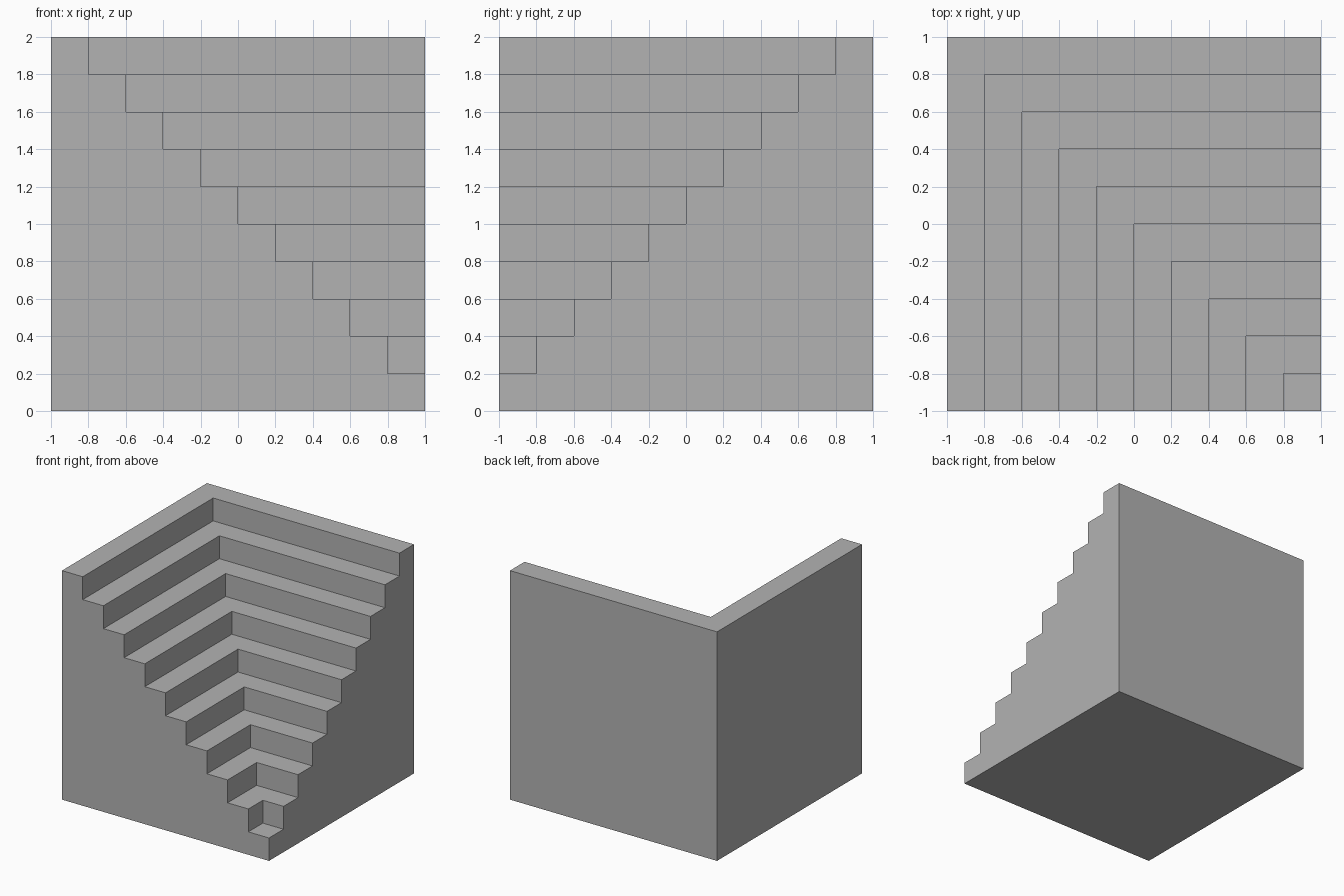
import bpy
import bmesh

cube = bpy.data.objects.get("Cube")
if cube:
    bpy.data.objects.remove(cube, do_unlink=True)

SIZE = 2.0
STEPS = 10
STEP = SIZE / STEPS
HALF = SIZE / 2

# Plain grey material
grey = bpy.data.materials.new("plain_grey")
grey.use_nodes = True
colour = (0.45, 0.45, 0.45, 1.0)
grey.diffuse_color = colour
grey.node_tree.nodes["Principled BSDF"].inputs["Base Color"].default_value = colour

# Stair profile as (distance from the front corner, height)
profile = [(0, 0)]
for i in range(STEPS):
    profile += [(i * STEP, (i + 1) * STEP), ((i + 1) * STEP, (i + 1) * STEP)]
profile.append((SIZE, 0))

# Sweep the profile around the inner corner: front end, mitre, right end
bm = bmesh.new()
rows = []
for d, z in profile:
    x, y = HALF - d, d - HALF
    rows.append([bm.verts.new(p) for p in ((x, -HALF, z), (x, y, z), (HALF, y, z))])
for a, b in zip(rows, rows[1:] + rows[:1]):
    for j in range(2):
        bm.faces.new((a[j], a[j + 1], b[j + 1], b[j]))

# Flat stepped end walls
bm.faces.new([r[0] for r in rows])
bm.faces.new([r[2] for r in reversed(rows)])

# Weld the closed corner and merge the coplanar mitre halves
bmesh.ops.remove_doubles(bm, verts=bm.verts[:], dist=0.0001)
bmesh.ops.dissolve_degenerate(bm, edges=bm.edges[:], dist=0.0001)
bmesh.ops.dissolve_limit(bm, angle_limit=0.01, verts=bm.verts[:], edges=bm.edges[:])
bmesh.ops.recalc_face_normals(bm, faces=bm.faces[:])

mesh = bpy.data.meshes.new("corner_stairs")
bm.to_mesh(mesh)
bm.free()
mesh.materials.append(grey)
stairs = bpy.data.objects.new("corner_stairs", mesh)
bpy.context.collection.objects.link(stairs)
